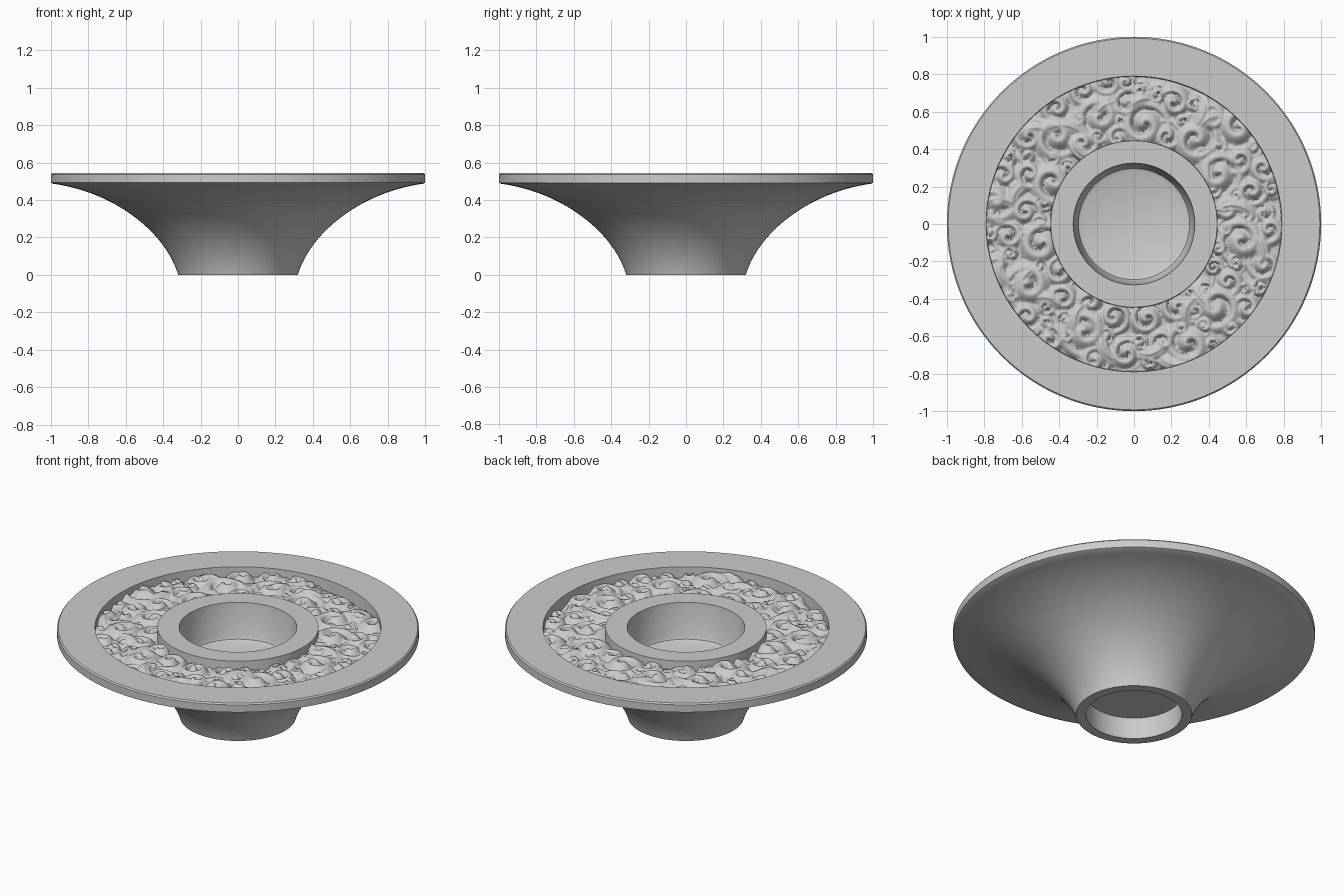
import bpy, bmesh, math, random

if "Cube" in bpy.data.objects:
    bpy.data.objects.remove(bpy.data.objects["Cube"])

random.seed(7)


def finish(bm, name, angle):
    mesh = bpy.data.meshes.new(name)
    bm.to_mesh(mesh)
    bm.free()
    ob = bpy.data.objects.new(name, mesh)
    bpy.context.collection.objects.link(ob)
    bpy.ops.object.select_all(action='DESELECT')
    ob.select_set(True)
    bpy.context.view_layer.objects.active = ob
    bpy.ops.object.shade_smooth_by_angle(angle=math.radians(angle))
    return ob


def bezier(p0, p1, p2, p3, n):
    out = []
    for i in range(n + 1):
        t = i / n
        w = ((1-t)**3, 3*t*(1-t)**2, 3*t*t*(1-t), t**3)
        out.append(tuple(sum(a * p[k] for a, p in zip(w, (p0, p1, p2, p3))) for k in (0, 1)))
    return out


def lathe(name, profile, segs):
    bm = bmesh.new()
    rings = []
    for r, z in profile:
        if r == 0:
            rings.append([bm.verts.new((0, 0, z))])
        else:
            rings.append([bm.verts.new((r * math.cos(2*math.pi*i/segs),
                                        r * math.sin(2*math.pi*i/segs), z)) for i in range(segs)])
    for a, b in zip(rings, rings[1:]):
        for i in range(segs):
            j = (i + 1) % segs
            if len(a) == 1:
                bm.faces.new((a[0], b[j], b[i]))
            elif len(b) == 1:
                bm.faces.new((a[i], a[j], b[0]))
            else:
                bm.faces.new((a[i], a[j], b[j], b[i]))
    bmesh.ops.recalc_face_normals(bm, faces=bm.faces)
    return finish(bm, name, 30)


# Turned body: foot recess, flared side, rim, ornament channel, inner ring, cup
profile = [(0, 0.13), (0.265, 0.13), (0.265, 0)]
profile += bezier((0.32, 0), (0.385, 0.22), (0.65, 0.44), (0.99, 0.487), 24)
profile += [(1.0, 0.492), (1.0, 0.537), (0.993, 0.545), (0.79, 0.545), (0.785, 0.44),
            (0.45, 0.44), (0.445, 0.545), (0.325, 0.545), (0.305, 0.35),
            (0.297, 0.333), (0.28, 0.325), (0, 0.32)]
lathe("turned_body", profile, 128)

# Scrolls: spirals scattered over the channel, large first, kept apart
scrolls = []
for size, count, gap in ((0.15, 14, 0.21), (0.10, 34, 0.13), (0.06, 60, 0.085)):
    for _ in range(count * 12):
        if count == 0:
            break
        r, a = random.uniform(0.46, 0.77), random.uniform(0, 2 * math.pi)
        x, y = r * math.cos(a), r * math.sin(a)
        if all(math.hypot(x - s[0], y - s[1]) > gap for s in scrolls):
            scrolls.append((x, y, size, random.choice((-1, 1)), random.uniform(0, 6.28)))
            count -= 1

# Striated leaf sweeps: grooved arcs that fade along their length
leaves = []
for i in range(22):
    a = 2 * math.pi * i / 22 + random.uniform(-0.1, 0.1)
    r = random.uniform(0.5, 0.74)
    leaves.append((r * math.cos(a), r * math.sin(a), random.uniform(0.09, 0.14),
                   random.uniform(-math.pi, math.pi)))


def height(x, y):
    h = 0.008 * math.sin(19*x + 3*y) * math.sin(17*y - 4*x)
    for sx, sy, size, turn, phase in scrolls:
        dx, dy = x - sx, y - sy
        d = math.hypot(dx, dy)
        if d < size:
            s = turn * math.atan2(dy, dx) + phase + 2 * math.pi * d / (size * 0.62)
            u = (s / (2 * math.pi)) % 1.0
            ridge = math.sin(math.pi * u ** 0.7)
            h = max(h, (1 - (d/size)**2) ** 0.6 * (0.006 + 0.048 * ridge) * (0.65 + 2.3*size))
    for lx, ly, rad, mid in leaves:
        dx, dy = x - lx, y - ly
        v = (math.hypot(dx, dy) - rad) / 0.04
        if abs(v) < 1:
            t = (math.atan2(dy, dx) - mid + math.pi) % (2*math.pi) - math.pi
            if abs(t) < 1.1:
                fade = math.cos(t * math.pi / 2.2)
                h = max(h, fade ** 0.7 * (1 - v*v) ** 0.5 * (0.048 + 0.005 * math.cos(9*v)))
    return 0.477 + h


# Carved relief filling the channel
NA, NR = 640, 56
bm = bmesh.new()
grid = []
for j in range(NR + 1):
    r = 0.446 + (0.788 - 0.446) * j / NR
    row = []
    for i in range(NA):
        a = 2 * math.pi * i / NA
        x, y = r * math.cos(a), r * math.sin(a)
        row.append(bm.verts.new((x, y, height(x, y))))
    grid.append(row)
for lo, hi in zip(grid, grid[1:]):
    for i in range(NA):
        k = (i + 1) % NA
        bm.faces.new((lo[i], hi[i], hi[k], lo[k]))
for _ in range(2):
    bmesh.ops.smooth_vert(bm, verts=bm.verts, factor=0.4, use_axis_z=True)
finish(bm, "scroll_relief", 60)
